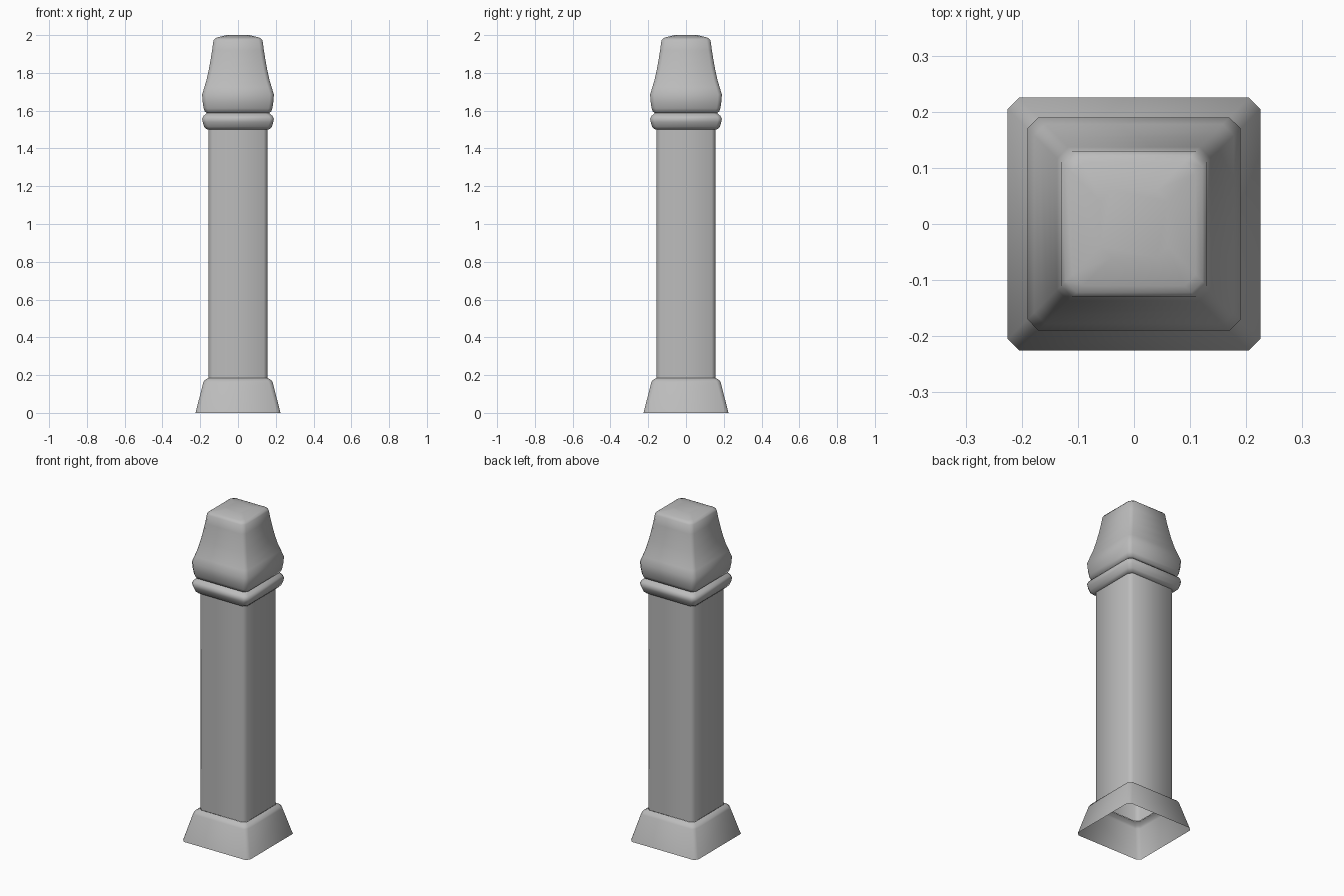
import bpy, bmesh, math

cube = bpy.data.objects.get("Cube")
if cube:
    bpy.data.objects.remove(cube)

stone = bpy.data.materials.new("grey_stone")
stone.use_nodes = True
GREY = (0.5, 0.5, 0.5, 1)
stone.diffuse_color = GREY
stone.node_tree.nodes["Principled BSDF"].inputs["Base Color"].default_value = GREY


def square_ring(bm, half, chamfer, z):
    """Square outline with cut corners, counter-clockwise from above."""
    a, b = half, half - chamfer
    outline = [(a, -b), (a, b), (b, a), (-b, a), (-a, b), (-a, -b), (-b, -a), (b, -a)]
    return [bm.verts.new((x, y, z)) for x, y in outline]


def loft(name, profile, chamfer=0.02, close_top=False, smooth_angle=50):
    """Skin a (half width, height) profile around the vertical axis."""
    bm = bmesh.new()
    rings = [square_ring(bm, half, chamfer, z) for half, z in profile]
    for low, high in zip(rings, rings[1:]):
        for i in range(8):
            j = (i + 1) % 8
            bm.faces.new((low[i], low[j], high[j], high[i]))
    if close_top:
        bm.faces.new(rings[-1])
    mesh = bpy.data.meshes.new(name)
    bm.to_mesh(mesh)
    bm.free()
    mesh.materials.append(stone)
    obj = bpy.data.objects.new(name, mesh)
    bpy.context.collection.objects.link(obj)
    bpy.ops.object.select_all(action='DESELECT')
    obj.select_set(True)
    bpy.context.view_layer.objects.active = obj
    bpy.ops.object.shade_smooth_by_angle(angle=math.radians(smooth_angle))
    return obj


# Flared foot, open underneath
loft("base", [(0.225, 0), (0.184, 0.16), (0.177, 0.173), (0.157, 0.185)])

# Square shaft
loft("shaft", [(0.156, 0.185), (0.156, 1.5)])

# Rounded band under the cap, with the narrow neck above it
loft("collar", [(0.156, 1.5), (0.167, 1.502), (0.179, 1.515), (0.187, 1.54),
                (0.19, 1.558), (0.182, 1.573), (0.168, 1.584), (0.164, 1.588)])

# Bulging cap that tapers to a slightly domed top
loft("cap", [(0.164, 1.588), (0.175, 1.594), (0.182, 1.612), (0.187, 1.645),
             (0.19, 1.685), (0.178, 1.725), (0.166, 1.765), (0.154, 1.82),
             (0.145, 1.87), (0.137, 1.92), (0.13, 1.972), (0.122, 1.982),
             (0.11, 1.988), (0.06, 2.0)], close_top=True)
